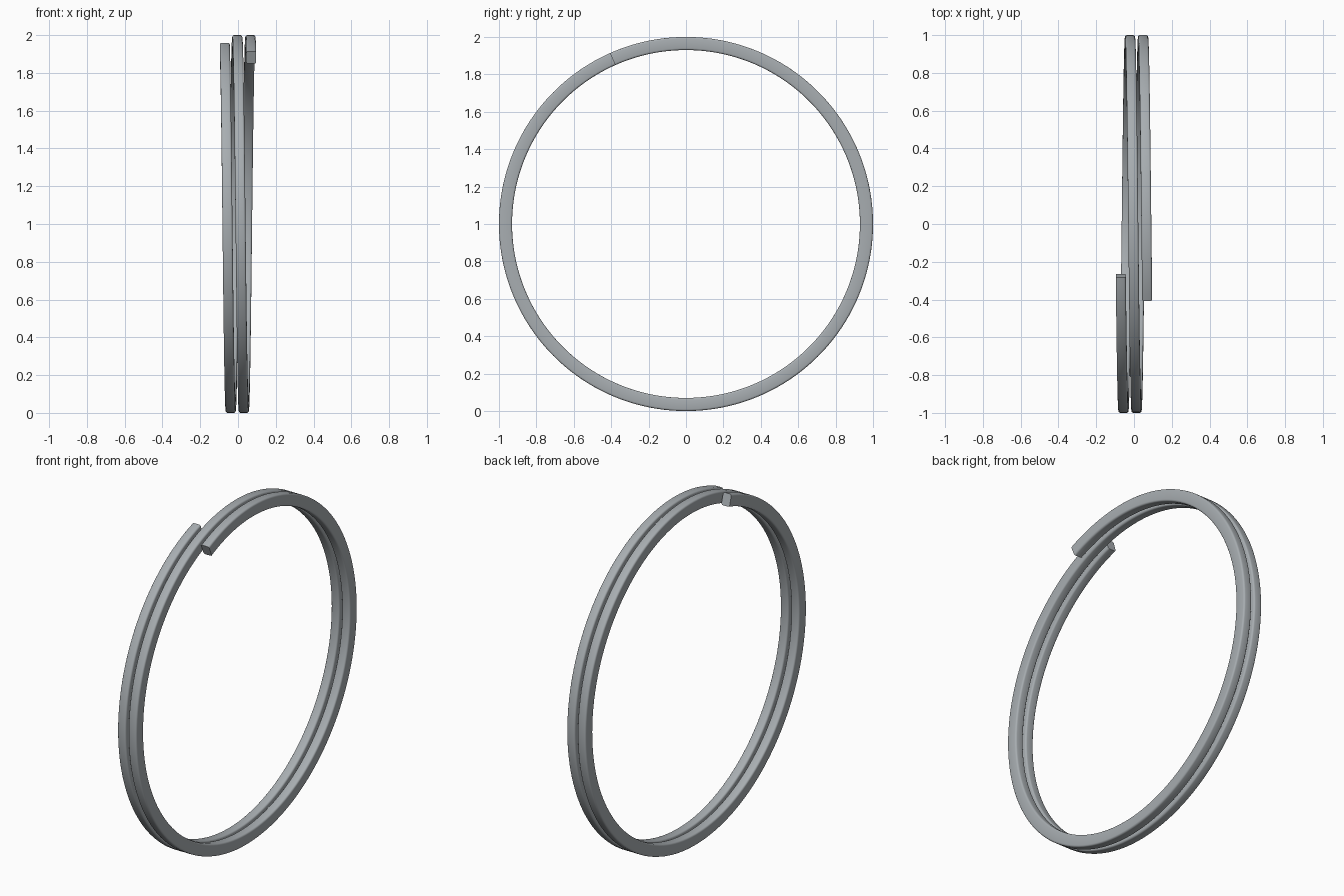
import bpy, bmesh
from math import radians, sin, cos, pi

if "Cube" in bpy.data.objects:
    bpy.data.objects.remove(bpy.data.objects["Cube"], do_unlink=True)

OUTER, INNER, WIDTH = 1.0, 0.93, 0.053   # wire size
ROUND, CORNER_STEPS = 0.01, 3            # rounded wire corners
START, END = radians(16.5), radians(744) # angle from the top towards the front
HALF_TRAVEL = 0.07                       # sideways travel of the coil
STEPS = 320

steel = bpy.data.materials.new("steel_grey")
steel.use_nodes = True
colour = (0.39, 0.42, 0.44, 1)
steel.diffuse_color = colour
steel.node_tree.nodes["Principled BSDF"].inputs["Base Color"].default_value = colour


def wire_section():
    """Rounded rectangle as (sideways, radius) pairs."""
    w, h = WIDTH / 2 - ROUND, (OUTER - INNER) / 2 - ROUND
    middle = (OUTER + INNER) / 2
    points = []
    for q, (sx, sr) in enumerate([(1, 1), (-1, 1), (-1, -1), (1, -1)]):
        for k in range(CORNER_STEPS + 1):
            a = (q + k / CORNER_STEPS) * pi / 2
            points.append((sx * w + ROUND * cos(a), middle + sr * h + ROUND * sin(a)))
    return points


# Coil: sweep the section along two turns of a helix about the x axis
bm = bmesh.new()
rings = []
section = wire_section()
for i in range(STEPS + 1):
    f = i / STEPS
    t = START + (END - START) * f
    shift = HALF_TRAVEL * (2 * f - 1)
    rings.append([bm.verts.new((shift + x, -r * sin(t), 1 + r * cos(t))) for x, r in section])
n = len(section)
for a, b in zip(rings, rings[1:]):
    for k in range(n):
        bm.faces.new((a[k], a[(k + 1) % n], b[(k + 1) % n], b[k]))

# Flat cut ends
bm.faces.new(rings[0])
bm.faces.new(rings[-1])
bmesh.ops.recalc_face_normals(bm, faces=bm.faces)

mesh = bpy.data.meshes.new("split_ring_coil")
bm.to_mesh(mesh)
bm.free()
mesh.materials.append(steel)
coil = bpy.data.objects.new("split_ring_coil", mesh)
bpy.context.collection.objects.link(coil)
bpy.ops.object.select_all(action="DESELECT")
coil.select_set(True)
bpy.context.view_layer.objects.active = coil
bpy.ops.object.shade_smooth_by_angle(angle=radians(40))
